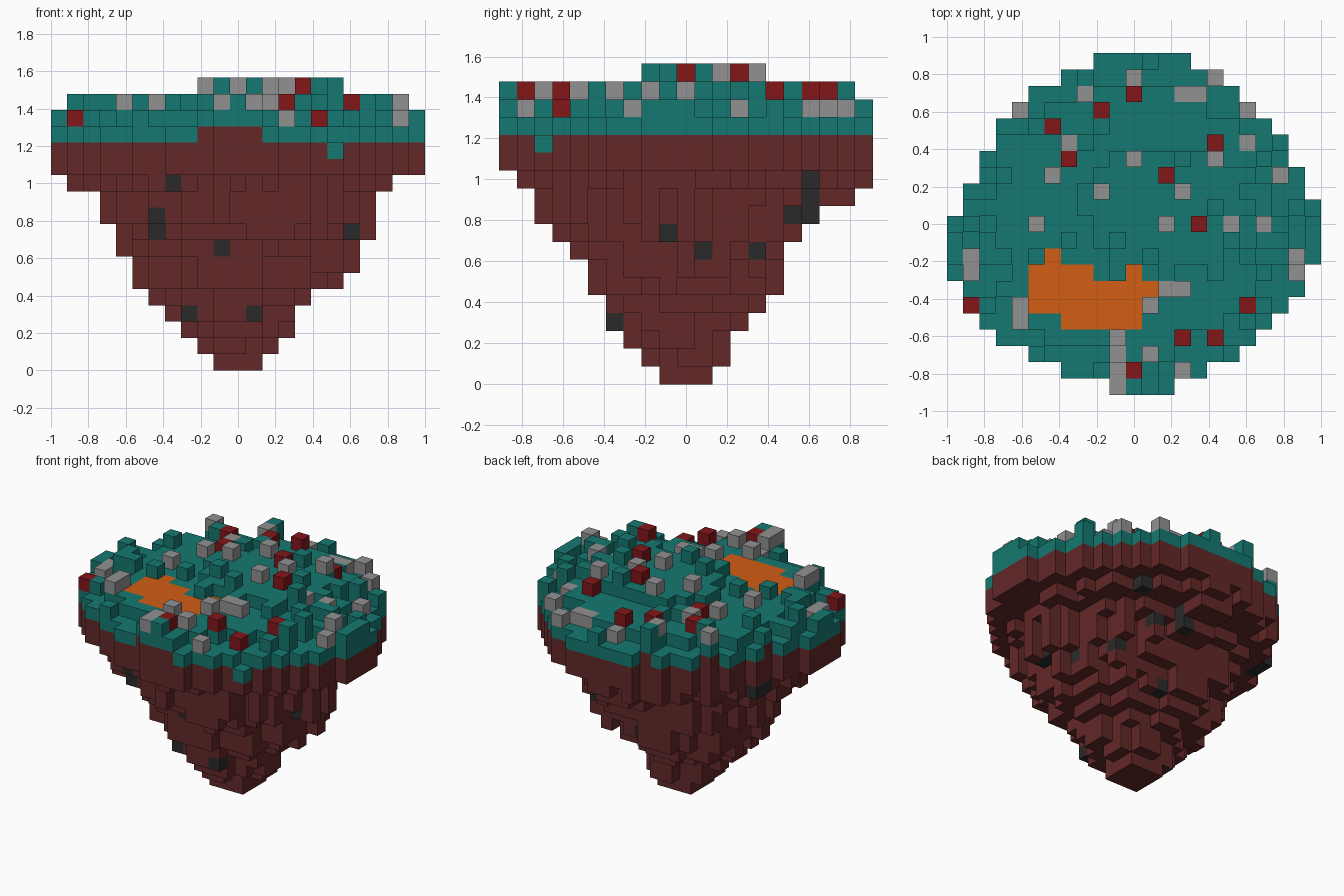
import bpy, bmesh, random
from math import hypot
from mathutils import Vector

random.seed(5)
S = 2 / 23                      # edge of one cube
MID = (11, 10)                  # centre column of the grid

if "Cube" in bpy.data.objects:
    bpy.data.objects.remove(bpy.data.objects["Cube"])


def material(name, rgb):
    linear = [((c / 255 + 0.055) / 1.055) ** 2.4 for c in rgb] + [1]
    mat = bpy.data.materials.new(name)
    mat.use_nodes = True
    mat.diffuse_color = linear
    mat.node_tree.nodes["Principled BSDF"].inputs["Base Color"].default_value = linear
    return mat


MATERIALS = {
    "soil": material("brown soil", (99, 40, 40)),
    "turf": material("teal turf", (21, 120, 113)),
    "stones": material("grey stone", (145, 145, 145)),
    "red_blocks": material("dark red", (131, 22, 26)),
    "ore": material("charcoal ore", (42, 42, 42)),
    "lava_pool": material("orange lava", (210, 93, 20)),
}

# Island outline: first and last column of every row, front to back
OUTLINE = [(10, 13), (7, 15), (5, 17), (3, 18), (2, 19), (1, 20), (1, 21),
           (0, 21), (0, 22), (0, 22), (0, 22), (1, 22), (1, 21), (2, 21),
           (2, 20), (3, 20), (3, 19), (4, 18), (5, 17), (7, 16), (9, 14)]
footprint = [(i, j) for j, (a, b) in enumerate(OUTLINE) for i in range(a, b + 1)]

# Underside: x range and y range of every layer, from the tip upward
LAYERS = [(10, 12, 9, 11), (9, 13, 8, 12), (8, 14, 7, 12), (7, 14, 6, 13),
          (6, 15, 6, 14), (5, 17, 5, 15), (5, 18, 5, 15), (4, 18, 4, 16),
          (4, 19, 3, 16), (3, 19, 2, 16), (3, 19, 2, 17), (1, 20, 1, 20),
          (0, 22, 0, 20)]

# Loose blocks on the ground, as (column, row)
STONES = [(11, 19), (16, 19), (8, 18), (14, 18), (15, 18), (4, 17), (18, 17),
          (7, 15), (18, 15), (16, 14), (11, 14), (6, 13), (20, 13), (9, 12),
          (14, 12), (5, 10), (13, 10), (17, 10), (19, 10), (1, 8), (1, 7),
          (21, 8), (21, 7), (13, 6), (14, 6), (12, 5), (4, 5), (4, 4),
          (10, 3), (10, 2), (10, 1), (10, 0), (12, 2), (14, 1)]
REDS = [(11, 18), (9, 17), (6, 16), (16, 15), (7, 14), (13, 13), (15, 10),
        (1, 5), (18, 5), (14, 3), (16, 3), (11, 1)]
TUFTS = [(0, 8), (0, 9), (22, 8), (22, 9), (22, 10), (12, 20), (11, 0),
         (3, 13), (19, 14), (5, 2), (19, 5), (5, 8), (2, 9), (3, 8), (1, 10),
         (19, 7), (20, 9), (7, 9), (10, 9), (12, 8), (16, 11), (17, 9), (14, 14),
         (8, 19)]

# Columns whose ground departs from the general dome
LOW = {(16, 3), (14, 1), (18, 15), (15, 18), (14, 18), (16, 19), (18, 17), (21, 7)}
RAISED = {(10, 0), (11, 0), (21, 8), (17, 10), (18, 5), (4, 4), (4, 17), (8, 19),
          (19, 5), (2, 9), (1, 10), (20, 9)}

# Lava: row -> column spans
LAVA_ROWS = {8: [(6, 6)], 7: [(5, 8), (11, 11)], 6: [(5, 12)], 5: [(5, 11)], 4: [(7, 11)]}
lava = {(i, j) for j, spans in LAVA_ROWS.items() for a, b in spans for i in range(a, b + 1)}

# Ore seen on the front (column, layer) and on the +x side (row, layer)
FRONT_ORE = [(7, 11), (6, 9), (6, 8), (10, 7), (18, 8), (8, 3), (12, 3)]
SIDE_ORE = [(17, 11), (17, 10), (17, 9), (16, 9), (9, 8), (11, 7), (14, 7)]


def ground_level(i, j):
    """Gentle dome: low rim, middle terrace, raised centre."""
    if (i, j) == (17, 2):
        return 13
    if (i, j) in LOW:
        return 14
    if (i, j) in lava or (i, j) in RAISED or (j < 2 and 9 <= i <= 12):
        return 15
    if hypot(i - 13, j - 11) < 4.7 and 9 <= i <= 17 and 8 <= j <= 14:
        return 16
    edge = 0.79 + random.uniform(-0.05, 0.05)
    return 15 if hypot((i - MID[0]) / 11.5, (j - MID[1]) / 10.5) < edge else 14


def lowest_layer(i, j):
    """First layer whose ragged ellipse covers this column."""
    if 10 <= i <= 12 and 16 <= j <= 19:      # lump hanging under the back rim
        return 9 if j < 18 else 10
    limit = 1 - 0.32 * random.random() ** 1.3
    for k, (x0, x1, y0, y1) in enumerate(LAYERS):
        u = (2 * i - x0 - x1) / (x1 - x0 + 1)
        v = (2 * j - y0 - y1) / (y1 - y0 + 1)
        if u * u + v * v < (1 if k == 0 else limit):
            return k
    return len(LAYERS) - (hypot(u, v) < 1.02)


# Fill the grid column by column
cells = {}
for i, j in footprint:
    top = ground_level(i, j)
    for k in range(lowest_layer(i, j), top):
        cells[i, j, k] = "soil"
    cells[i, j, top] = "lava_pool" if (i, j) in lava else "turf"
    if (i, j) in STONES:
        cells[i, j, top + 1] = "stones"
    elif (i, j) in REDS:
        cells[i, j, top + 1] = "red_blocks"
    elif (i, j) in TUFTS:
        cells[i, j, top + 1] = "turf"
    elif (i, j) not in lava and 5 <= j <= 18 and i != 6 and top < 16:
        if random.random() < 0.15:
            cells[i, j, top + 1] = "turf"

# Ore on the outermost soil cubes
for i, k in FRONT_ORE:
    rows = [c[1] for c in cells if c[0] == i and c[2] == k]
    if rows:
        cells[i, min(rows), k] = "ore"
for j, k in SIDE_ORE:
    columns = [c[0] for c in cells if c[1] == j and c[2] == k]
    if columns:
        cells[max(columns), j, k] = "ore"

DIRECTIONS = [Vector(d) for d in
              ((1, 0, 0), (-1, 0, 0), (0, 1, 0), (0, -1, 0), (0, 0, 1), (0, 0, -1))]


def is_open(cell, d):
    return tuple(int(a + b) for a, b in zip(cell, d)) not in cells


# Scattered ore on the back and the -x side
for cell, kind in list(cells.items()):
    if kind == "soil" and cell[2] < 12 and random.random() < 0.04:
        right, left, back, front = (is_open(cell, d) for d in DIRECTIONS[:4])
        if (left or back) and not (right or front):
            cells[cell] = "ore"


def build(name):
    """One object holding the exposed cube faces of one kind."""
    bm = bmesh.new()
    for cell, kind in cells.items():
        if kind != name:
            continue
        i, j, k = cell
        centre = Vector((i - MID[0], j - MID[1], k + 0.5))
        for d in DIRECTIONS:
            if is_open(cell, d):
                side = Vector((d.y, d.z, d.x))
                up = d.cross(side)
                corners = (-side - up, side - up, side + up, up - side)
                bm.faces.new([bm.verts.new((centre + (d + c) / 2) * S) for c in corners])
    bmesh.ops.remove_doubles(bm, verts=bm.verts, dist=S / 100)
    mesh = bpy.data.meshes.new(name)
    bm.to_mesh(mesh)
    bm.free()
    mesh.materials.append(MATERIALS[name])
    bpy.context.collection.objects.link(bpy.data.objects.new(name, mesh))


for part in MATERIALS:
    build(part)
